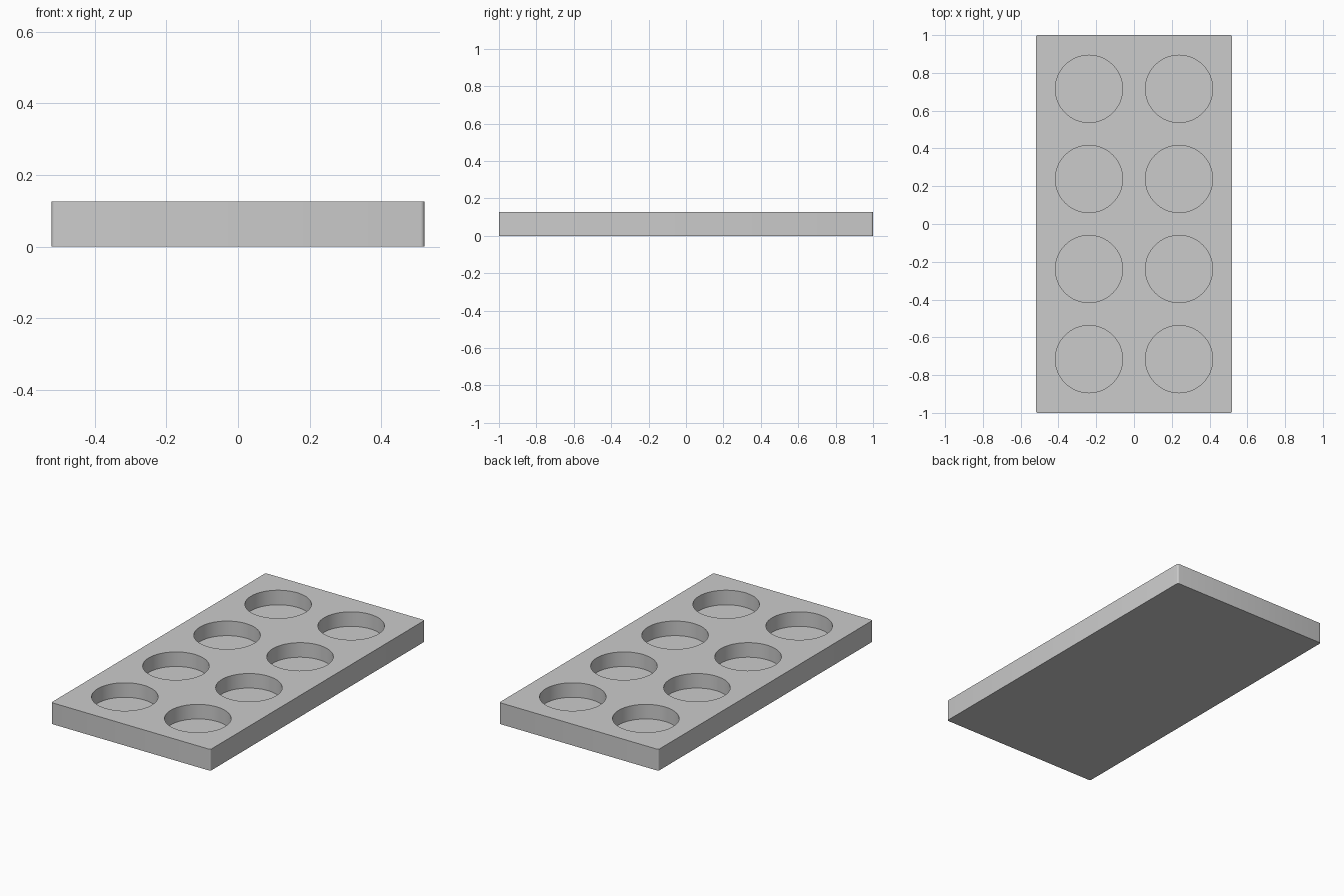
import bpy
import math

cube = bpy.data.objects.get("Cube")
if cube:
    bpy.data.objects.remove(cube, do_unlink=True)

WIDTH, LENGTH, HEIGHT = 1.04, 2.0, 0.126
FLOOR, RADIUS, PITCH = 0.04, 0.178, 0.477

grey = bpy.data.materials.new("plain grey")
grey.use_nodes = True
colour = (0.6, 0.6, 0.6, 1)
grey.diffuse_color = colour
grey.node_tree.nodes["Principled BSDF"].inputs["Base Color"].default_value = colour

# Flat tray block with slightly rounded upright corners
bpy.ops.mesh.primitive_cube_add(size=1, location=(0, 0, HEIGHT / 2))
tray = bpy.context.object
tray.name = "tray"
tray.scale = (WIDTH, LENGTH, HEIGHT)
bpy.ops.object.transform_apply(location=True, rotation=False, scale=True)
tray.data.materials.append(grey)

weights = tray.data.attributes.new("bevel_weight_edge", "FLOAT", "EDGE")
for edge in tray.data.edges:
    a, b = (tray.data.vertices[i].co for i in edge.vertices)
    weights.data[edge.index].value = float(abs(a.z - b.z) > HEIGHT / 2)
bevel = tray.modifiers.new("rounded corners", "BEVEL")
bevel.limit_method = "WEIGHT"
bevel.width = 0.01
bevel.segments = 4

# Two by four grid of round wells
cutters = bpy.data.collections.new("well_cutters")
bpy.context.scene.collection.children.link(cutters)
for column in range(2):
    for row in range(4):
        x, y = (column - 0.5) * PITCH, (row - 1.5) * PITCH
        bpy.ops.mesh.primitive_cylinder_add(
            vertices=64, radius=RADIUS, depth=HEIGHT,
            location=(x, y, FLOOR + HEIGHT / 2))
        cutter = bpy.context.object
        cutter.name = "well_cutter"
        cutter.data.materials.append(grey)
        for owner in list(cutter.users_collection):
            owner.objects.unlink(cutter)
        cutters.objects.link(cutter)

cut = tray.modifiers.new("wells", "BOOLEAN")
cut.operand_type = "COLLECTION"
cut.collection = cutters
cut.solver = "EXACT"

# Bake the modifiers, then remove the helpers
bpy.context.view_layer.update()
graph = bpy.context.evaluated_depsgraph_get()
mesh = bpy.data.meshes.new_from_object(tray.evaluated_get(graph))
tray.modifiers.clear()
tray.data = mesh
for cutter in list(cutters.objects):
    bpy.data.objects.remove(cutter, do_unlink=True)
bpy.data.collections.remove(cutters)

bpy.ops.object.select_all(action="DESELECT")
tray.select_set(True)
bpy.context.view_layer.objects.active = tray
bpy.ops.object.shade_smooth_by_angle(angle=math.radians(30))
